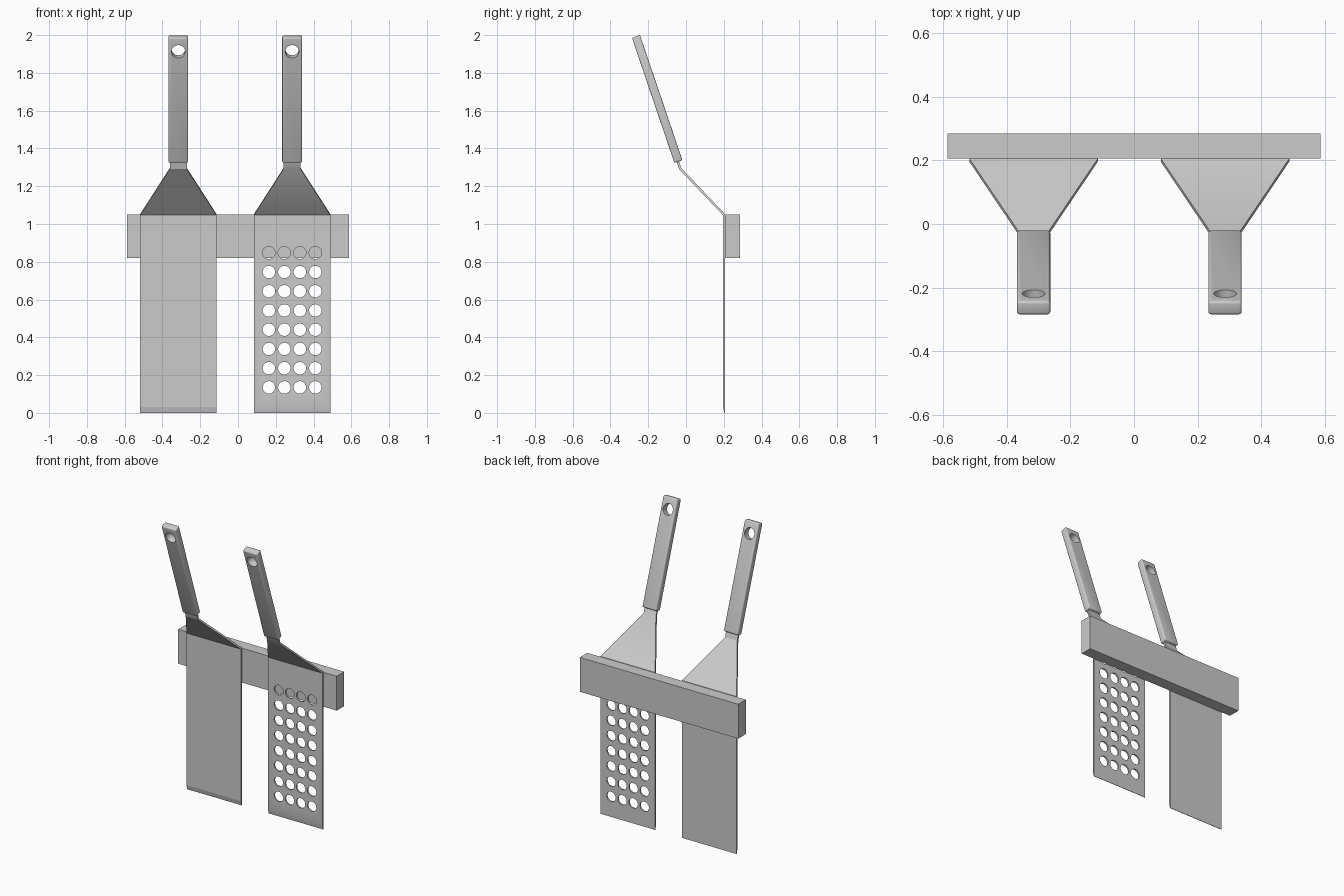
import bpy, bmesh, math
from mathutils import Matrix, Vector

if "Cube" in bpy.data.objects:
    bpy.data.objects.remove(bpy.data.objects["Cube"])

HALF_W = 0.202
LEFT_X, RIGHT_X = -0.316, 0.2865
GRIP_BASE, GRIP_TOP = Vector((0, -0.04, 1.33)), Vector((0, -0.265, 1.993))
GRIP_DIR = (GRIP_TOP - GRIP_BASE).normalized()
TILT = math.atan2(-GRIP_DIR.y, GRIP_DIR.z)


def finish(bm, name):
    bmesh.ops.recalc_face_normals(bm, faces=bm.faces)
    mesh = bpy.data.meshes.new(name)
    bm.to_mesh(mesh)
    bm.free()
    obj = bpy.data.objects.new(name, mesh)
    bpy.context.collection.objects.link(obj)
    return obj


def loft(name, x, sections):
    """Skin rectangular sections: (half width, front y, front z, back y, back z)."""
    bm = bmesh.new()
    rings = [[bm.verts.new(p) for p in ((x - w, fy, fz), (x + w, fy, fz),
                                        (x + w, by, bz), (x - w, by, bz))]
             for w, fy, fz, by, bz in sections]
    for a, b in zip(rings, rings[1:]):
        for i in range(4):
            j = (i + 1) % 4
            bm.faces.new((a[i], a[j], b[j], b[i]))
    bm.faces.new(rings[0])
    bm.faces.new(rings[-1])
    return finish(bm, name)


def box(name, size, matrix):
    bm = bmesh.new()
    bmesh.ops.create_cube(bm, size=1, matrix=matrix @ Matrix.Diagonal((*size, 1)))
    return finish(bm, name)


def apply(obj, kind, **settings):
    mod = obj.modifiers.new(kind.title(), kind)
    for key, value in settings.items():
        setattr(mod, key, value)
    bpy.ops.object.select_all(action='DESELECT')
    bpy.context.view_layer.objects.active = obj
    obj.select_set(True)
    bpy.ops.object.modifier_apply(modifier=mod.name)


def drill(obj, centres, radius, tilt):
    """Cut round holes front to back, tilted about x."""
    bm = bmesh.new()
    for c in centres:
        m = Matrix.Translation(c) @ Matrix.Rotation(tilt + math.pi / 2, 4, 'X')
        bmesh.ops.create_cone(bm, cap_ends=True, segments=32, radius1=radius,
                              radius2=radius, depth=0.12, matrix=m)
    cutter = finish(bm, "hole_cutter")
    cutter.hide_render = True
    apply(obj, 'BOOLEAN', operation='DIFFERENCE', object=cutter, solver='EXACT')
    bpy.data.objects.remove(cutter)


def smooth(obj):
    bpy.ops.object.select_all(action='DESELECT')
    bpy.context.view_layer.objects.active = obj
    obj.select_set(True)
    bpy.ops.object.shade_smooth_by_angle(angle=math.radians(35))


def spatula(side, x):
    # Blade with sharpened tip, bent tapering neck and tang
    blade = loft(side + "_blade", x, [
        (HALF_W, 0.203, 0.0, 0.206, 0.0),
        (HALF_W, 0.196, 0.03, 0.206, 0.03),
        (HALF_W, 0.196, 1.047, 0.206, 1.053),
        (0.045, -0.037, 1.291, -0.026, 1.297),
        (0.045, -0.056, 1.352, -0.044, 1.356)])
    # Rounded grip with hanging hole
    length = (GRIP_TOP - GRIP_BASE).length
    mid = (GRIP_BASE + GRIP_TOP) / 2 + Vector((x, 0, 0))
    grip = box(side + "_handle", (0.105, 0.045, length),
               Matrix.Translation(mid) @ Matrix.Rotation(TILT, 4, 'X'))
    apply(grip, 'BEVEL', width=0.008, segments=3)
    drill(grip, [GRIP_TOP - GRIP_DIR * 0.077 + Vector((x, 0, 0))], 0.036, TILT)
    smooth(grip)
    return blade


spatula("solid_spatula", LEFT_X)
slotted = spatula("perforated_spatula", RIGHT_X)

# Grid of drain holes, 4 across and 8 up
drill(slotted, [Vector((RIGHT_X + (i - 1.5) * 0.082, 0.2, 0.135 + j * 0.1018))
                for i in range(4) for j in range(8)], 0.033, 0)
smooth(slotted)

# Wall bar behind the blades
box("wall_bar", (1.173, 0.079, 0.23), Matrix.Translation((0, 0.2455, 0.935)))
